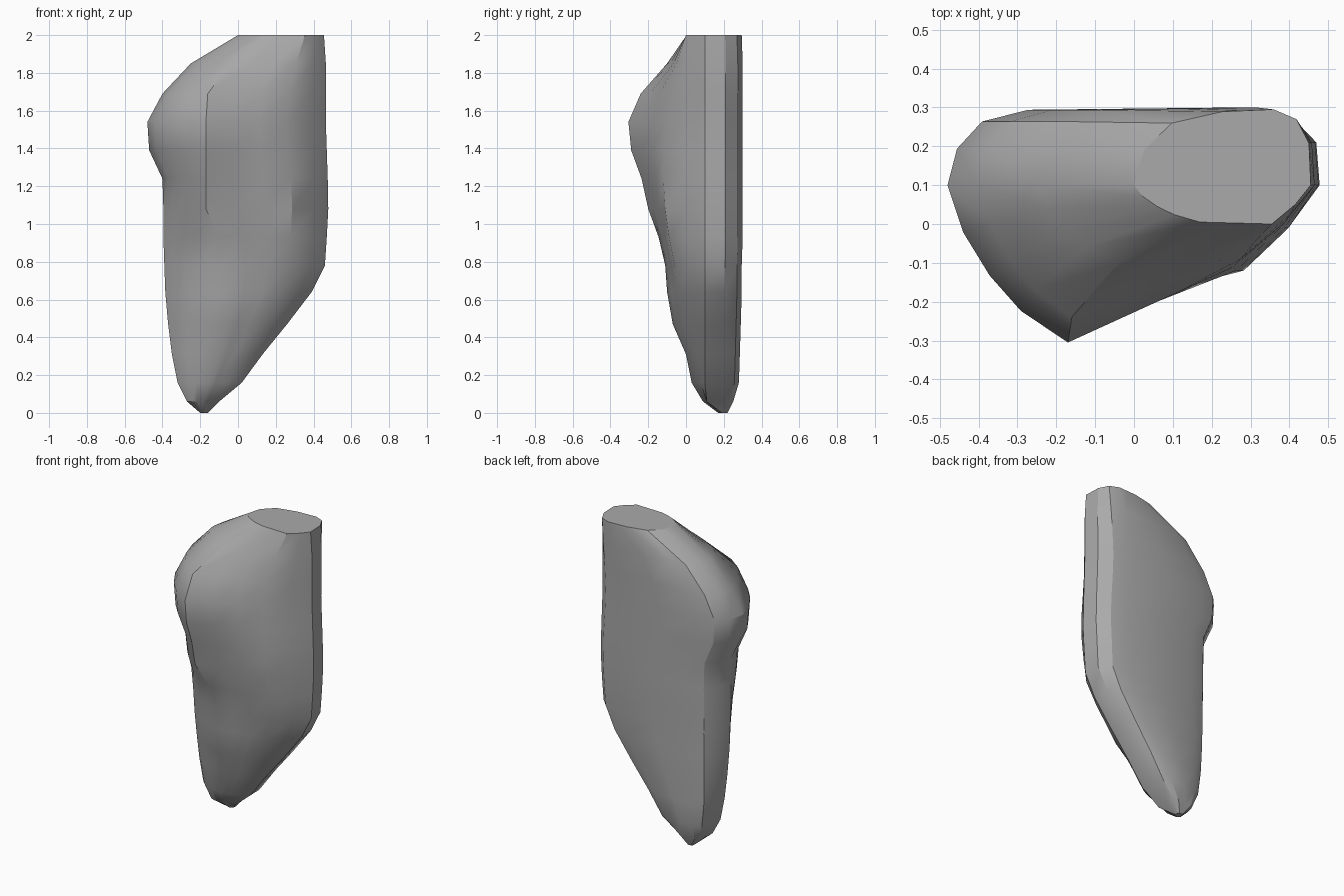
import bpy
import bmesh
import math

default = bpy.data.objects.get("Cube")
if default:
    bpy.data.objects.remove(default, do_unlink=True)

# Plain grey stone
stone = bpy.data.materials.new("stone grey")
stone.use_nodes = True
grey = (0.4, 0.4, 0.4, 1.0)
stone.diffuse_color = grey
stone.node_tree.nodes["Principled BSDF"].inputs["Base Color"].default_value = grey

# Level outlines: height, left x, right x, ridge x, ridge y, shoulder y, back y
LEVELS = [
    (0, -.2, -.16, -.18, .17, .18, .22),
    (.06, -.27, -.1, -.18, .09, .11, .25),
    (.16, -.32, .02, -.15, .03, .05, .28),
    (.31, -.35, .13, -.1, 0, .03, .285),
    (.47, -.37, .26, -.07, -.07, -.02, .29),
    (.64, -.385, .39, -.06, -.1, -.03, .295),
    (.78, -.39, .46, -.08, -.11, -.06, .295),
    (.93, -.395, .47, -.1, -.145, -.09, .3),
    (1.08, -.395, .478, -.17, -.2, -.11, .3),
    (1.24, -.4, .475, -.17, -.235, -.12, .3),
    (1.39, -.47, .47, -.17, -.29, -.12, .3),
    (1.54, -.48, .465, -.17, -.305, -.11, .3),
    (1.69, -.4, .465, -.16, -.24, -.09, .3),
    (1.85, -.25, .465, -.04, -.1, -.05, .3),
    (2, 0, .455, .17, .005, 0, .295),
]


def lerp(a, b, t):
    return a + (b - a) * t


def outline(left, right, ridge_x, ridge_y, shoulder_y, back):
    """One closed cross-section, walked from the right-hand side round the front."""
    width = right - left
    side = max(.1, ridge_y + .02)
    shoulder_x = right - width * .22
    depth = back - side
    points = []
    # rounded flank up to the front ridge
    for u, v in ((0, 0), (.13, .3), (.35, .575), (.61, .8), (1, 1)):
        points.append((lerp(left, ridge_x, u), lerp(side, ridge_y, v)))
    # sloping front face, then the slanted left flank
    for t in (1 / 3, 2 / 3, 1):
        points.append((lerp(ridge_x, shoulder_x, t), lerp(ridge_y, shoulder_y, t)))
    points.append((lerp(shoulder_x, right, .6), lerp(shoulder_y, side, .5)))
    points.append((right, side))
    # narrow edge band and bevel into the back
    points.append((right - width * .01, side + depth * .55))
    points.append((right - width * .08, side + depth * .87))
    # flat back, rounded off at the far corner
    corner = width * lerp(.22, .5, max(0, left + .4) / .4 if back < .3 and ridge_x > 0 else 0)
    for t in (0, .5, 1):
        points.append((lerp(right - width * .21, left + corner, t), back - depth * .03 * t))
    for angle in (55, 28):
        a = math.radians(angle)
        points.append((left + corner * (1 - math.cos(a)), side + depth * math.sin(a)))
    return points


# Boulder: loft through the outlines and close both ends
bm = bmesh.new()
rings = []
for height, *shape in LEVELS:
    rings.append([bm.verts.new((x, y, height)) for x, y in outline(*shape)])
for low, high in zip(rings, rings[1:]):
    for i in range(len(low)):
        j = (i + 1) % len(low)
        bm.faces.new((low[i], low[j], high[j], high[i]))
bm.faces.new(list(reversed(rings[0])))
bm.faces.new(rings[-1])
bmesh.ops.recalc_face_normals(bm, faces=bm.faces)

mesh = bpy.data.meshes.new("boulder")
bm.to_mesh(mesh)
bm.free()
mesh.materials.append(stone)
boulder = bpy.data.objects.new("boulder", mesh)
bpy.context.collection.objects.link(boulder)

# Smooth stone with its hard creases kept
bpy.ops.object.select_all(action="DESELECT")
boulder.select_set(True)
bpy.context.view_layer.objects.active = boulder
bpy.ops.object.shade_smooth_by_angle(angle=math.radians(30))
